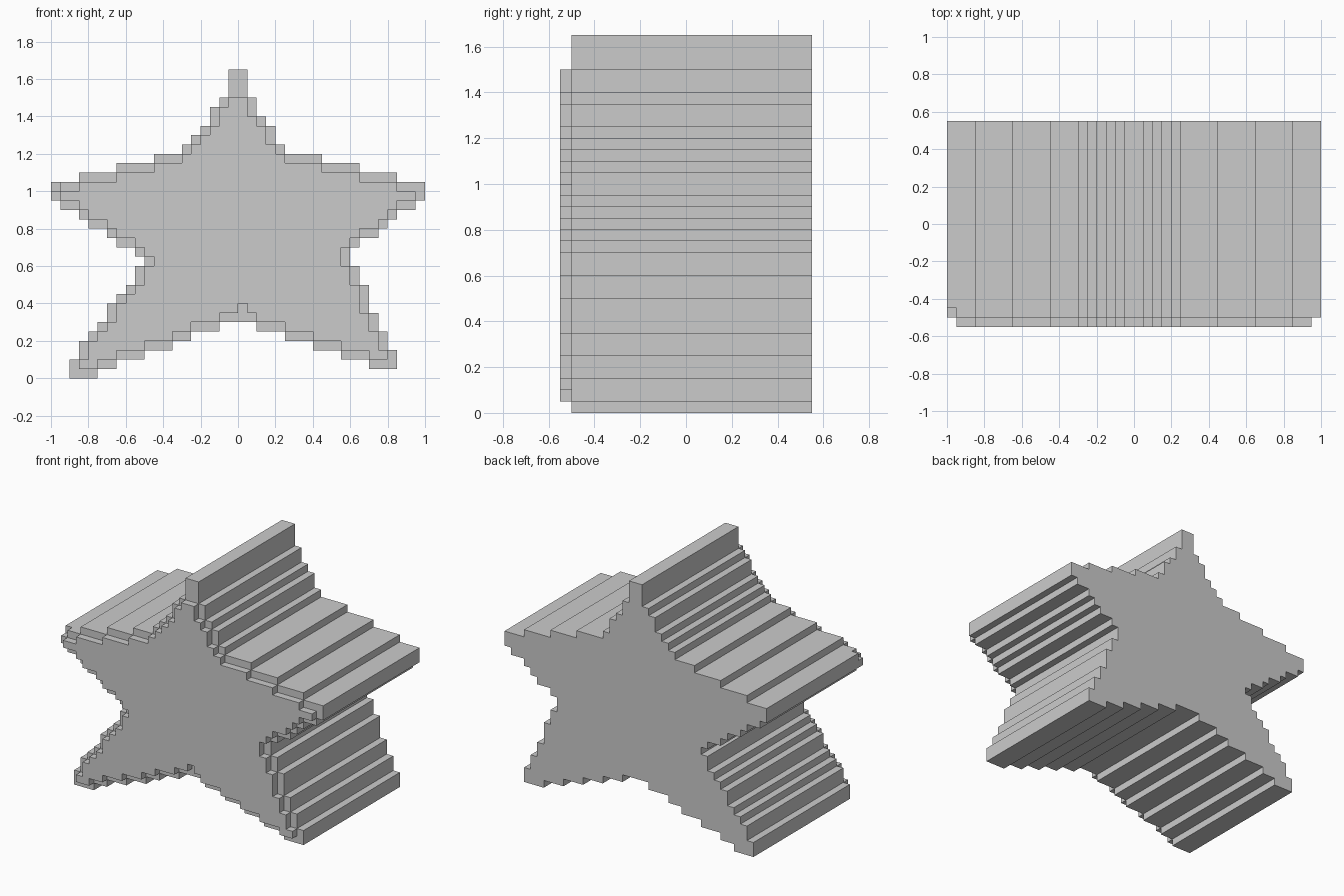
import bpy, bmesh, math
from mathutils import Vector

if "Cube" in bpy.data.objects:
    bpy.data.objects.remove(bpy.data.objects["Cube"])

S = 0.05  # grid step

# Half-widths of the star per row, bottom to top, as strings of base-36 digits
LEFT = "IIHHGFEEDCBBABDEGHJKKHD9654332111"
RIGHT = "0HHGGFFEEEDDCCDFGHJKKHD9544322111"

# Underside between the legs: (from column, to column, lowest row)
UNDER = [(-15, -13, 1), (-13, -10, 2), (-10, -7, 3), (-7, -5, 4), (-5, -2, 5),
         (-2, 2, 6), (2, 5, 5), (5, 8, 4), (8, 11, 3), (11, 14, 2), (14, 17, 1)]
floor = {i: k for a, b, k in UNDER for i in range(a, b)}

# Star outline as grid cells
star = {(i, k)
        for k, (l, r) in enumerate(zip(LEFT, RIGHT))
        for i in range(-int(l, 36), int(r, 36))
        if k >= floor.get(i, 0)}

# Front layer is the star shrunk by one cell
front = {(i, k) for i, k in star
         if {(i + 1, k), (i - 1, k), (i, k + 1), (i, k - 1)} <= star}
front.discard((0, 7))

cells = {(i, j, k) for i, k in star for j in range(-10, 11)}
cells |= {(i, -11, k) for i, k in front}
cells.discard((-20, -10, 20))  # nick at the left tip

# Skin the exposed cell sides
bm = bmesh.new()
verts = {}


def corner(p):
    if p not in verts:
        verts[p] = bm.verts.new(Vector(p) * S)
    return verts[p]


for c in cells:
    for axis in range(3):
        for side in (0, 1):
            n = list(c)
            n[axis] += 2 * side - 1
            if tuple(n) in cells:
                continue
            quad = []
            for u, v in ((0, 0), (1, 0), (1, 1), (0, 1)):
                p = list(c)
                p[axis] += side
                p[(axis + 1) % 3] += u
                p[(axis + 2) % 3] += v
                quad.append(corner(tuple(p)))
            bm.faces.new(quad if side else quad[::-1])

# Merge coplanar cell sides into large flat faces
bmesh.ops.dissolve_limit(bm, angle_limit=math.radians(1),
                         verts=bm.verts[:], edges=bm.edges[:])

mesh = bpy.data.meshes.new("stepped_star")
bm.to_mesh(mesh)
bm.free()
bpy.context.collection.objects.link(bpy.data.objects.new("stepped_star", mesh))
